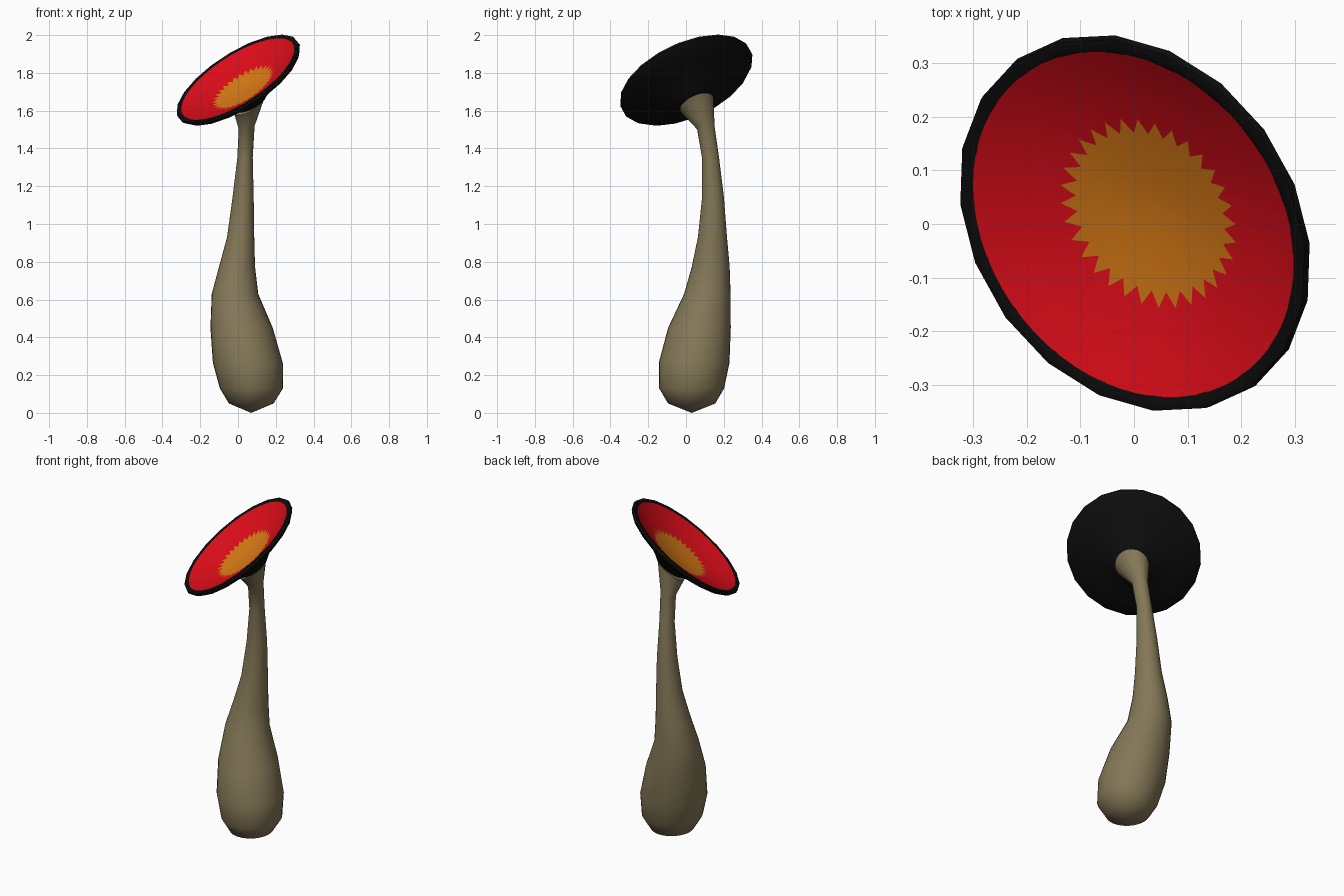
import bpy, bmesh, math
from mathutils import Vector

if "Cube" in bpy.data.objects:
    bpy.data.objects.remove(bpy.data.objects["Cube"])

UP = Vector((0, 0, 1))
FACE = Vector((-0.504, -0.367, 0.782)).normalized()   # direction the cup faces
CUP = Vector((0, 0, 1.765))                           # centre of the cup rim


def material(name, rgb):
    m = bpy.data.materials.new(name)
    m.diffuse_color = (*rgb, 1)
    m.use_nodes = True
    m.node_tree.nodes["Principled BSDF"].inputs["Base Color"].default_value = m.diffuse_color
    return m


def loft(name, rings, mat, angle, cap_start=None, cap_end=None):
    """Skin a list of point rings, with optional pole points at the ends."""
    bm = bmesh.new()
    vr = [[bm.verts.new(p) for p in ring] for ring in rings]
    n = len(vr[0])
    for a, b in zip(vr, vr[1:]):
        for i in range(n):
            j = (i + 1) % n
            bm.faces.new((a[i], a[j], b[j], b[i]))
    for ring, pole in ((vr[0], cap_start), (vr[-1], cap_end)):
        if pole is not None:
            c = bm.verts.new(pole)
            for i in range(n):
                bm.faces.new((ring[i], ring[(i + 1) % n], c))
    bmesh.ops.recalc_face_normals(bm, faces=bm.faces)
    if len(bm.faces) and (cap_start is None or cap_end is None):
        # open dish surfaces look along the cup direction
        if sum((f.normal.dot(FACE) for f in bm.faces)) < 0:
            bmesh.ops.reverse_faces(bm, faces=bm.faces)
    me = bpy.data.meshes.new(name)
    bm.to_mesh(me)
    bm.free()
    ob = bpy.data.objects.new(name, me)
    bpy.context.collection.objects.link(ob)
    me.materials.append(mat)
    bpy.ops.object.select_all(action='DESELECT')
    ob.select_set(True)
    bpy.context.view_layer.objects.active = ob
    bpy.ops.object.shade_smooth_by_angle(angle=math.radians(angle))
    return ob


def ring(center, normal, rx, ry, n):
    q = UP.rotation_difference(normal)
    return [Vector(center) + q @ Vector((rx * math.cos(t), ry * math.sin(t), 0))
            for t in (2 * math.pi * i / n for i in range(n))]


def dish_height(r):
    return -0.078 * (1 - (r / 0.345) ** 2) + 0.002


def dish_ring(radii):
    n = len(radii)
    q = UP.rotation_difference(FACE)
    return [CUP + q @ Vector((r * math.cos(2 * math.pi * i / n),
                              r * math.sin(2 * math.pi * i / n), dish_height(r)))
            for i, r in enumerate(radii)]


tan = material("stalk_tan", (0.23, 0.185, 0.095))
black = material("cup_black", (0.004, 0.004, 0.004))
red = material("dish_red", (0.75, 0.004, 0.01))
orange = material("star_orange", (0.7, 0.2, 0.008))

# Stalk: (x, y, z, rx, ry, tilt towards the cup)
sections = [
    (0.070, 0.030, 0.05, 0.118, 0.125, 0),
    (0.071, 0.030, 0.13, 0.167, 0.172, 0),
    (0.052, 0.043, 0.265, 0.185, 0.187, 0),
    (0.019, 0.071, 0.45, 0.165, 0.166, 0),
    (-0.016, 0.113, 0.63, 0.123, 0.123, 0),
    (-0.005, 0.131, 0.775, 0.095, 0.100, 0),
    (0.014, 0.140, 0.93, 0.072, 0.077, 0),
    (0.027, 0.143, 1.14, 0.056, 0.058, 0),
    (0.037, 0.130, 1.35, 0.041, 0.045, 0.1),
    (0.046, 0.105, 1.51, 0.043, 0.047, 0.4),
    (0.061, 0.057, 1.635, 0.095, 0.095, 1),
]
rings = [ring((x, y, z), UP.lerp(FACE, t).normalized(), rx, ry, 32)
         for x, y, z, rx, ry, t in sections]
loft("stalk", rings, tan, 60, (0.07, 0.03, 0.0), CUP - FACE * 0.13)

# Black cup: flared back and rounded rim, turned around the facing direction
profile = [(0.085, -0.155), (0.12, -0.13), (0.19, -0.093), (0.28, -0.058), (0.36, -0.026),
           (0.377, -0.008), (0.374, 0.006), (0.36, 0.008), (0.343, -0.003),
           (0.19, -0.062)]
rings = [ring(CUP + FACE * h, FACE, r, r, 20) for r, h in profile]
loft("cup", rings, black, 50, CUP - FACE * 0.155, CUP - FACE * 0.088)

# Red dish around an orange toothed centre
teeth = [0.19 if i % 2 == 0 else 0.16 for i in range(64)]
loft("red_dish", [dish_ring(teeth)] + [dish_ring([r] * 64) for r in (0.23, 0.29, 0.346)], red, 50)
loft("orange_centre", [dish_ring(teeth), dish_ring([0.08] * 64)], orange, 50,
     None, CUP + FACE * dish_height(0))
